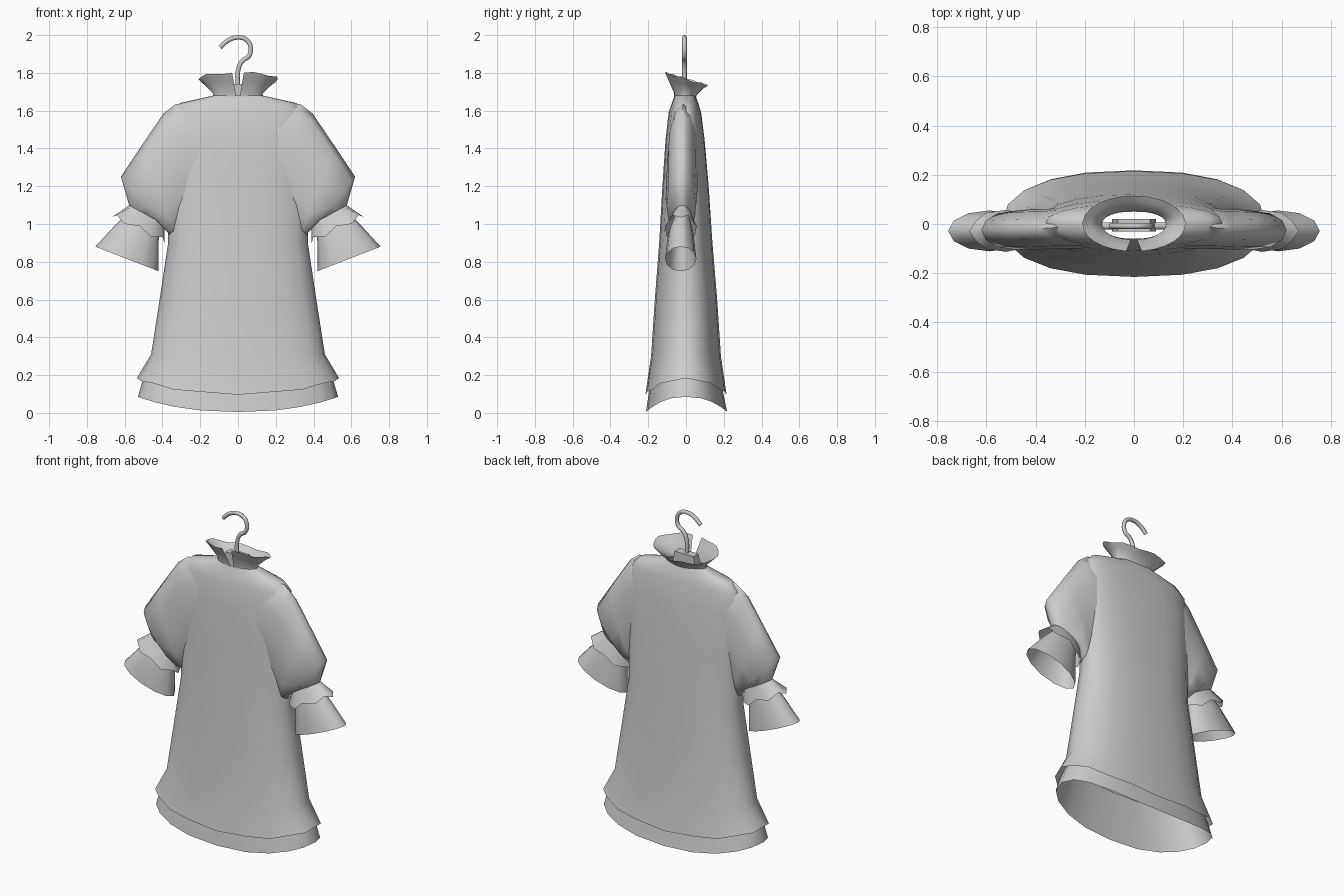
import bpy, bmesh, math
from math import sin, cos, pi
from mathutils import Vector

cube = bpy.data.objects.get("Cube")
if cube:
    bpy.data.objects.remove(cube, do_unlink=True)

GREY = (0.6, 0.6, 0.6, 1)
cloth = bpy.data.materials.new("light grey")
cloth.use_nodes = True
cloth.diffuse_color = GREY
cloth.node_tree.nodes["Principled BSDF"].inputs["Base Color"].default_value = GREY


def smooth(obj, angle):
    bpy.ops.object.select_all(action='DESELECT')
    obj.select_set(True)
    bpy.context.view_layer.objects.active = obj
    bpy.ops.object.shade_smooth_by_angle(angle=math.radians(angle))


def loft(name, rings, closed=True, mirror=False):
    """Skin a list of equal-length point rings."""
    bm = bmesh.new()
    rows = [[bm.verts.new(p) for p in ring] for ring in rings]
    n = len(rows[0])
    for a, b in zip(rows, rows[1:]):
        for i in range(n if closed else n - 1):
            j = (i + 1) % n
            bm.faces.new((a[i], a[j], b[j], b[i]))
    bmesh.ops.recalc_face_normals(bm, faces=bm.faces)
    mesh = bpy.data.meshes.new(name)
    bm.to_mesh(mesh)
    bm.free()
    mesh.materials.append(cloth)
    obj = bpy.data.objects.new(name, mesh)
    bpy.context.collection.objects.link(obj)
    smooth(obj, 75)
    if mirror:
        obj.modifiers.new("Mirror", 'MIRROR').use_mirror_merge = False
    return obj


def body_ring(z, half, front, back, lift=0, wave=0, n=20):
    """Rounded horizontal section; lift raises its left and right ends."""
    ring = []
    for i in range(n):
        c, s = cos(2 * pi * i / n), sin(2 * pi * i / n)
        x = half * math.copysign(abs(c) ** 0.85, c)
        y = (back if s > 0 else front) * abs(s) ** 0.85
        ring.append((x, y, z + lift * c * c + wave * (-1) ** i))
    return ring


def arm_ring(outer, inner, y, depth, wave=0, n=12):
    """Slanted section between an outer and an inner point in the xz plane."""
    o, i_ = Vector((outer[0], y, outer[1])), Vector((inner[0], y, inner[1]))
    mid, axis = (o + i_) / 2, (o - i_) / 2
    down = Vector((axis.z, 0, -axis.x)).normalized()
    return [mid + axis * cos(2 * pi * k / n) + Vector((0, depth * sin(2 * pi * k / n), 0))
            + down * wave * (-1) ** k for k in range(n)]


# Gown body from neck to the flared upper hem
loft("gown_body", [
    body_ring(1.68, 0.13, -0.06, 0.05),
    body_ring(1.64, 0.31, -0.075, 0.065),
    body_ring(1.59, 0.36, -0.092, 0.08),
    body_ring(1.45, 0.375, -0.108, 0.098),
    body_ring(1.2, 0.375, -0.125, 0.12),
    body_ring(0.9, 0.37, -0.142, 0.14),
    body_ring(0.6, 0.415, -0.165, 0.165),
    body_ring(0.3, 0.46, -0.185, 0.185, 0.01),
    body_ring(0.1, 0.535, -0.215, 0.215, 0.08, 0.004),
])

# Lower hem layer under the flared edge
loft("hem_layer", [
    body_ring(0.29, 0.44, -0.17, 0.17, 0.01),
    body_ring(0.1, 0.505, -0.198, 0.198, 0.07),
    body_ring(0.005, 0.53, -0.212, 0.218, 0.08),
])

# Sleeves, gathered at the elbow
loft("sleeves", [
    arm_ring((0.22, 1.64), (0.16, 1.1), -0.015, 0.085),
    arm_ring((0.33, 1.635), (0.24, 1.02), -0.015, 0.085),
    arm_ring((0.395, 1.585), (0.29, 0.97), -0.02, 0.082),
    arm_ring((0.51, 1.415), (0.33, 0.93), -0.022, 0.082),
    arm_ring((0.62, 1.25), (0.36, 0.94), -0.025, 0.078),
    arm_ring((0.575, 1.095), (0.39, 1.0), -0.02, 0.045),
], mirror=True)

# Ruffle around each elbow
loft("sleeve_ruffles", [
    arm_ring((0.575, 1.1), (0.39, 1.0), -0.02, 0.045),
    arm_ring((0.665, 1.045), (0.385, 0.91), -0.028, 0.085, 0.012),
], mirror=True)

# Flared cuff below each ruffle
loft("cuffs", [
    arm_ring((0.56, 1.08), (0.41, 1.0), -0.02, 0.038),
    arm_ring((0.645, 1.0), (0.42, 0.91), -0.027, 0.066),
    arm_ring((0.755, 0.88), (0.42, 0.75), -0.028, 0.083),
], mirror=True)


def collar_ring(z, half, front, back, gap, tilt, wave, n=24):
    """Open section with a gap at the front."""
    ring = []
    for i in range(n + 1):
        t = -pi / 2 + gap + (2 * pi - 2 * gap) * i / n
        y = sin(t) * (back if sin(t) > 0 else -front)
        ring.append((half * cos(t), y, z - tilt * y + wave * sin(i * pi / 2)))
    return ring


# Standing collar, split at the front
loft("collar", [
    collar_ring(1.67, 0.135, -0.062, 0.052, 0.09, 0, 0),
    collar_ring(1.69, 0.13, -0.065, 0.058, 0.1, 0.1, 0),
    collar_ring(1.735, 0.175, -0.09, 0.09, 0.13, 0.2, 0.002),
    collar_ring(1.768, 0.21, -0.112, 0.115, 0.15, 0.3, 0.006),
], closed=False)

# Hanger block, narrower at the top
bpy.ops.mesh.primitive_cube_add(size=1, location=(0, -0.005, 1.68))
block = bpy.context.object
block.name = "hanger_block"
for v in block.data.vertices:
    v.co.x *= 0.13 if v.co.z > 0 else 0.18
    v.co.y *= 0.05
    v.co.z *= 0.12
block.data.materials.append(cloth)


def rod(name, points, radius):
    """Round rod along a smooth path."""
    curve = bpy.data.curves.new(name, 'CURVE')
    curve.dimensions = '3D'
    curve.bevel_depth, curve.bevel_resolution = radius, 2
    curve.resolution_u, curve.use_fill_caps = 4, True
    spline = curve.splines.new('BEZIER')
    spline.bezier_points.add(len(points) - 1)
    for bp, (x, z) in zip(spline.bezier_points, points):
        bp.co = (x, -0.008, z)
        bp.handle_left_type = bp.handle_right_type = 'AUTO'
    curve.materials.append(cloth)
    obj = bpy.data.objects.new(name, curve)
    bpy.context.collection.objects.link(obj)


# Hook and the shoulder bar inside the gown
rod("hanger_hook", [(0, 1.72), (0, 1.81), (0.02, 1.86), (0.058, 1.89), (0.067, 1.935),
                    (0.045, 1.975), (0, 1.988), (-0.05, 1.973), (-0.095, 1.935)], 0.012)
rod("hanger_bar", [(-0.28, 1.58), (0, 1.645), (0.28, 1.58)], 0.015)
